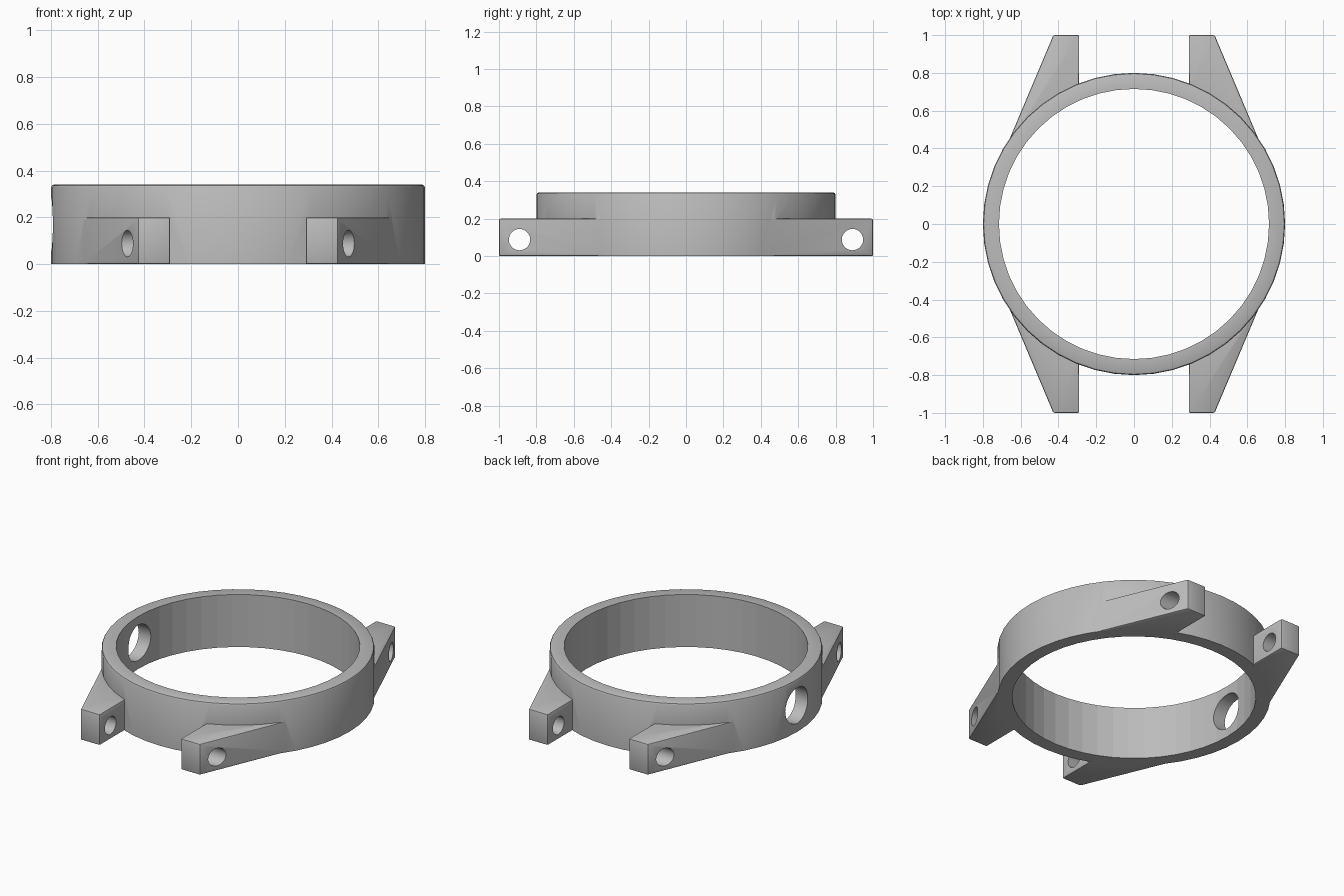
import bpy, bmesh, math
from mathutils import Matrix, Vector

cube = bpy.data.objects.get("Cube")
if cube:
    bpy.data.objects.remove(cube, do_unlink=True)

SEG = 48
OUTER, INNER, HEIGHT = 0.8, 0.715, 0.34

steel = bpy.data.materials.new("brushed grey")
steel.use_nodes = True
steel.diffuse_color = (0.5, 0.5, 0.5, 1)
steel.node_tree.nodes["Principled BSDF"].inputs["Base Color"].default_value = (0.5, 0.5, 0.5, 1)


def make_object(name, bm):
    bmesh.ops.recalc_face_normals(bm, faces=bm.faces)
    mesh = bpy.data.meshes.new(name)
    bm.to_mesh(mesh)
    bm.free()
    mesh.materials.append(steel)
    ob = bpy.data.objects.new(name, mesh)
    bpy.context.collection.objects.link(ob)
    return ob


def lathe(name, profile):
    """Spin a closed (radius, height) profile around the z axis."""
    bm = bmesh.new()
    rings = []
    for i in range(SEG):
        a = math.tau * i / SEG
        rings.append([bm.verts.new((r * math.cos(a), r * math.sin(a), z)) for r, z in profile])
    n = len(profile)
    for i in range(SEG):
        a, b = rings[i], rings[(i + 1) % SEG]
        for j in range(n):
            k = (j + 1) % n
            bm.faces.new((a[j], b[j], b[k], a[k]))
    return make_object(name, bm)


def lug(name, sx, sy):
    """Tapered strap lug, extruded from its plan outline with softened edges."""
    outline = [(0.29, 1), (0.427, 1), (0.663, 0.44), (0.62, 0.43), (0.46, 0.6), (0.29, 0.7)]
    bm = bmesh.new()
    face = bm.faces.new([bm.verts.new((sx * x, sy * y, 0)) for x, y in outline])
    top = bmesh.ops.extrude_face_region(bm, geom=[face])["geom"]
    bmesh.ops.translate(bm, vec=Vector((0, 0, 0.2)),
                        verts=[v for v in top if isinstance(v, bmesh.types.BMVert)])
    bmesh.ops.recalc_face_normals(bm, faces=bm.faces)
    bmesh.ops.bevel(bm, geom=bm.edges[:], offset=0.008, segments=2, profile=0.5, affect='EDGES')
    return make_object(name, bm)


def cutter(name, radius, length, location):
    """Round drill lying along the x axis."""
    bm = bmesh.new()
    bmesh.ops.create_cone(bm, cap_ends=True, segments=32, radius1=radius, radius2=radius, depth=length,
                          matrix=Matrix.Translation(location) @ Matrix.Rotation(math.pi / 2, 4, 'Y'))
    ob = make_object(name, bm)
    ob.hide_render = True
    return ob


def boolean(target, other, operation):
    """Apply a boolean and discard the helper object."""
    mod = target.modifiers.new("boolean", 'BOOLEAN')
    mod.object, mod.operation, mod.solver = other, operation, 'EXACT'
    bpy.context.view_layer.objects.active = target
    bpy.ops.object.modifier_apply(modifier=mod.name)
    bpy.data.objects.remove(other, do_unlink=True)


# Case ring with a softened top outer edge
case = lathe("case_ring", [(INNER, 0), (OUTER, 0), (OUTER, HEIGHT - 0.012),
                           (OUTER - 0.004, HEIGHT - 0.004), (OUTER - 0.012, HEIGHT), (INNER, HEIGHT)])

# Four lugs joined to the case
for sx in (-1, 1):
    for sy in (-1, 1):
        boolean(case, lug("lug", sx, sy), 'UNION')

# Strap pin holes through both lug pairs, crown hole on the right side only
for sy in (-1, 1):
    boolean(case, cutter("pin_drill", 0.057, 2, (0, sy * 0.89, 0.088)), 'DIFFERENCE')
boolean(case, cutter("crown_drill", 0.115, 0.4, (-0.76, 0, 0.17)), 'DIFFERENCE')

# Smooth outer wall, faceted bore
bpy.ops.object.select_all(action='DESELECT')
case.select_set(True)
bpy.context.view_layer.objects.active = case
bpy.ops.object.shade_smooth_by_angle(angle=math.radians(30))
for p in case.data.polygons:
    if abs(p.normal.z) < 0.1 and p.center.xy.length < INNER + 0.005:
        p.use_smooth = False
